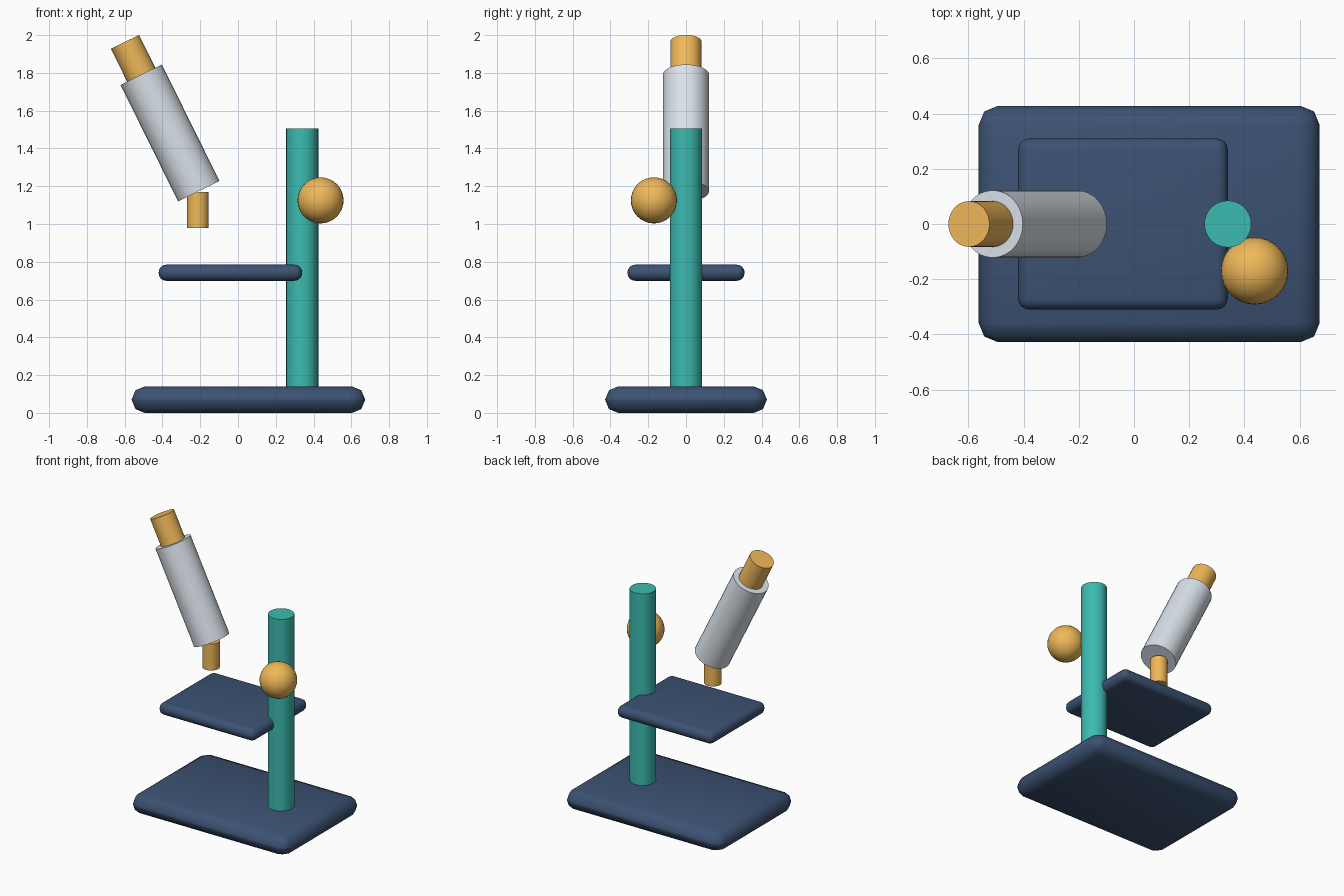
import bpy
from math import radians, sin, cos
from mathutils import Vector

if "Cube" in bpy.data.objects:
    bpy.data.objects.remove(bpy.data.objects["Cube"])


def material(name, rgb):
    m = bpy.data.materials.new(name)
    m.diffuse_color = (*rgb, 1)
    m.use_nodes = True
    m.node_tree.nodes["Principled BSDF"].inputs["Base Color"].default_value = m.diffuse_color
    return m


NAVY = material("navy", (0.045, 0.084, 0.17))
TEAL = material("teal", (0.045, 0.50, 0.44))
GOLD = material("gold", (0.87, 0.48, 0.10))
SILVER = material("silver", (0.70, 0.76, 0.82))


def finish(name, mat, angle=40):
    ob = bpy.context.object
    ob.name = ob.data.name = name
    ob.data.materials.append(mat)
    bpy.ops.object.shade_smooth_by_angle(angle=radians(angle))
    return ob


def slab(name, center, size, bevel, segments, mat):
    bpy.ops.mesh.primitive_cube_add(size=1, location=center)
    ob = bpy.context.object
    ob.scale = size
    bpy.ops.object.transform_apply(location=False, rotation=False, scale=True)
    mod = ob.modifiers.new("rounded_edges", 'BEVEL')
    mod.width = bevel
    mod.segments = segments
    bpy.ops.object.modifier_apply(modifier=mod.name)
    return finish(name, mat, 50)


def rod(name, bottom, top, radius, mat, sides=32):
    a, b = Vector(bottom), Vector(top)
    axis = b - a
    bpy.ops.mesh.primitive_cylinder_add(
        vertices=sides, radius=radius, depth=axis.length, location=(a + b) / 2,
        rotation=axis.to_track_quat('Z', 'Y').to_euler())
    return finish(name, mat)


# Foot and specimen stage
slab("base", (0.055, 0, 0.07), (1.236, 0.856, 0.14), 0.069, 2, NAVY)
slab("stage", (-0.04, 0, 0.742), (0.76, 0.62, 0.085), 0.04, 4, NAVY)

# Upright column and focus knob
rod("column", (0.34, 0, 0.10), (0.34, 0, 1.505), 0.085, TEAL)
bpy.ops.mesh.primitive_uv_sphere_add(
    segments=32, ring_count=16, radius=0.122, location=(0.437, -0.17, 1.125))
finish("focus_knob", GOLD)

# Tilted tube with eyepiece along the same axis
tilt = radians(26.3)
axis = Vector((-sin(tilt), 0, cos(tilt)))
center = Vector((-0.36, 0, 1.482))
rod("tube", center - axis * 0.344, center + axis * 0.344, 0.122, SILVER)
rod("eyepiece", center + axis * 0.32, center + axis * 0.538, 0.083, GOLD)

# Vertical objective lens under the tube
rod("objective", (-0.212, 0, 0.98), (-0.212, 0, 1.17), 0.057, GOLD)
